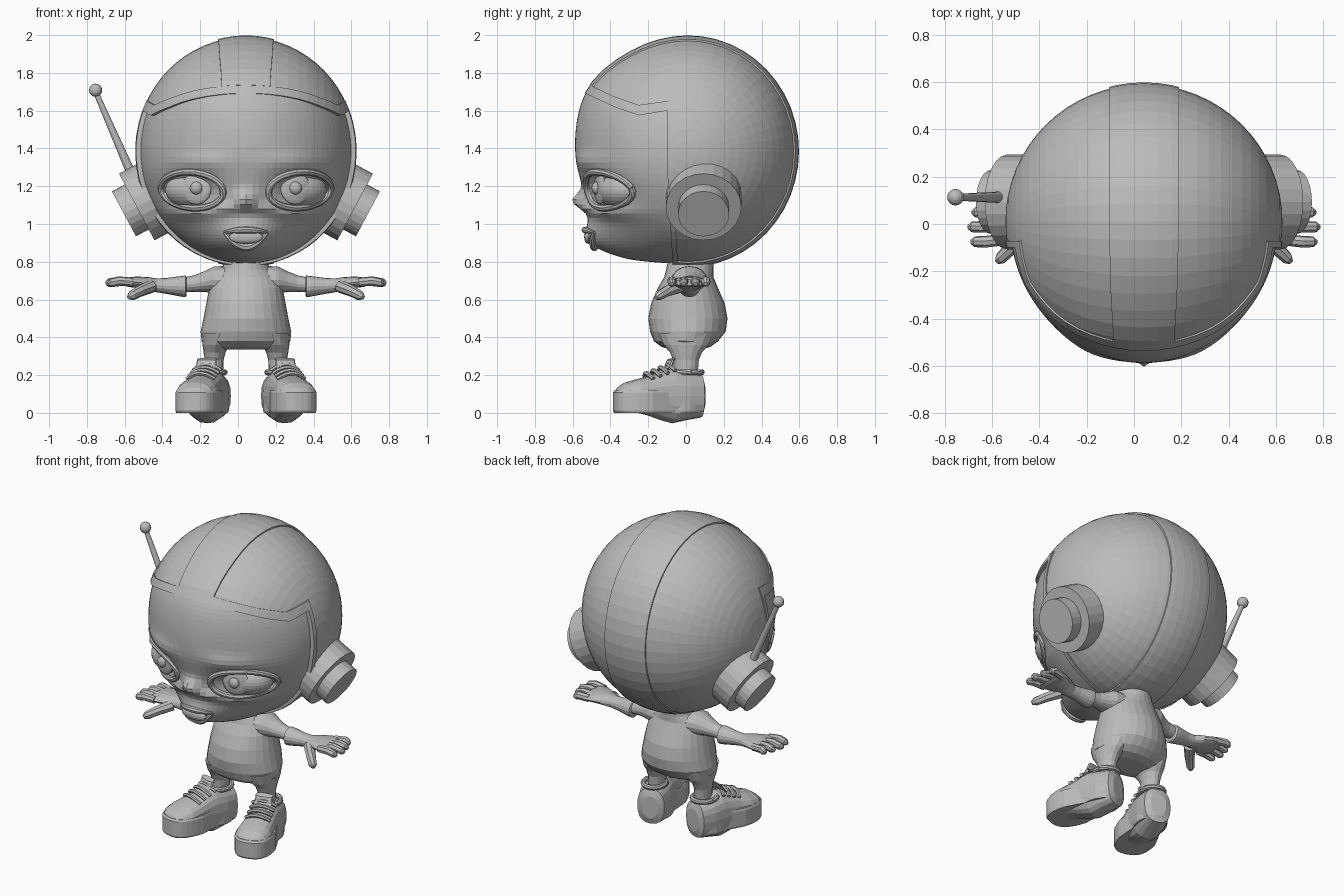
import bpy, bmesh
from math import sin, cos, pi, exp, sqrt, radians, copysign
from mathutils import Vector, Matrix

if "Cube" in bpy.data.objects:
    bpy.data.objects.remove(bpy.data.objects["Cube"])

CX = 0.042                      # the body axis sits right of x = 0 because of the antenna
HEAD = Vector((0, 0.01, 1.385))
SIDES = ((1, "left_"), (-1, "right_"))

grey = bpy.data.materials.new("plain_grey")
grey.use_nodes = True
grey.diffuse_color = (0.5, 0.5, 0.5, 1)
grey.node_tree.nodes["Principled BSDF"].inputs["Base Color"].default_value = (0.5, 0.5, 0.5, 1)


def finish(name, bm, xf=None):
    if xf:
        bm.transform(xf)
    bmesh.ops.recalc_face_normals(bm, faces=bm.faces)
    me = bpy.data.meshes.new(name)
    bm.to_mesh(me)
    bm.free()
    me.materials.append(grey)
    ob = bpy.data.objects.new(name, me)
    ob.location.x = CX
    bpy.context.scene.collection.objects.link(ob)
    return ob


def mirrored(s):
    return Matrix.Diagonal((s, 1, 1, 1))


def loft(name, rings, xf=None):
    bm = bmesh.new()
    loops = [[bm.verts.new(p) for p in r] for r in rings]
    for a, b in zip(loops, loops[1:]):
        for i in range(len(a)):
            j = (i + 1) % len(a)
            bm.faces.new((a[i], a[j], b[j], b[i]))
    bm.faces.new(loops[0])
    bm.faces.new(loops[-1])
    return finish(name, bm, xf)


def ring(c, u, v, n=16, power=1.0):
    pw = lambda t: copysign(abs(t) ** power, t)
    angles = [2 * pi * i / n for i in range(n)]
    return [Vector(c) + Vector(u) * pw(cos(a)) + Vector(v) * pw(sin(a)) for a in angles]


def tube(name, pts, radii, xf=None, n=8):
    pts = [Vector(p) for p in pts]
    rings = []
    for i, p in enumerate(pts):
        t = (pts[min(i + 1, len(pts) - 1)] - pts[max(i - 1, 0)]).normalized()
        u = t.cross(Vector((0, 0.8, 0.6))).normalized()
        r = radii[i] if isinstance(radii, (list, tuple)) else radii
        rings.append(ring(p, u * r, u.cross(t) * r, n))
    return loft(name, rings, xf)


def ball(name, c, radii, turn=0, xf=None, seg=20):
    bm = bmesh.new()
    bmesh.ops.create_uvsphere(bm, u_segments=seg, v_segments=seg // 2, radius=1)
    m = Matrix.Translation(c) @ Matrix.Rotation(radians(turn), 4, 'Z') @ Matrix.Diagonal((*radii, 1))
    return finish(name, bm, (xf or Matrix()) @ m)


def cylinder(name, start, end, r1, r2, xf=None, n=24):
    a, b = Vector(start), Vector(end)
    bm = bmesh.new()
    bmesh.ops.create_cone(bm, cap_ends=True, segments=n, radius1=r1, radius2=r2, depth=(b - a).length)
    turn = (b - a).to_track_quat('Z', 'Y').to_matrix().to_4x4()
    return finish(name, bm, (xf or Matrix()) @ Matrix.Translation((a + b) / 2) @ turn)


# ---- head shape: sphere with a fuller brow and sculpted bumps
def brow(y, z):
    return 0.04 * exp(-((z - 1.72) / 0.2) ** 2) * min(1, max(0, -y / 0.4))


BUMPS = ((0, 0.88, 0.22, 0.14, 0.18),      # muzzle and chin
         (0, 1.12, 0.06, 0.05, 0.08),      # nose
         (0.10, 1.085, 0.06, 0.03, 0.03),  # nostril wings
         (0.28, 1.06, 0.16, 0.035, 0.03),  # cheek folds
         (0.25, 1.33, 0.15, 0.05, 0.02),   # brow ridges
         (0, 1.42, 0.30, 0.20, 0.012))     # forehead
SOCKET = (0.29, 1.18, 0.13, 0.07, -0.06)


def push(x, z, bumps):
    return sum(a * exp(-((abs(x) - bx) / sx) ** 2 - ((z - bz) / sz) ** 2) for bx, bz, sx, sz, a in bumps)


def face_y(x, z):
    y = -0.572 * sqrt(max(0, 1 - (x / 0.565) ** 2 - ((z - HEAD.z) / 0.595) ** 2))
    return y - brow(y, z) - push(x, z, BUMPS)


bm = bmesh.new()
bmesh.ops.create_uvsphere(bm, u_segments=96, v_segments=64, radius=1)
for v in bm.verts:
    x, y, z = v.co.x * 0.565, v.co.y * 0.572, v.co.z * 0.595 + HEAD.z
    front = min(1, max(0, -y / 0.15))
    v.co = (x, y - brow(y, z) - front * push(x, z, BUMPS + (SOCKET,)), z)
finish("face", bm)


# ---- helmet shell, rim and centre strip, cut from head shells
def shell(name, grow):
    bm = bmesh.new()
    bmesh.ops.create_uvsphere(bm, u_segments=48, v_segments=32, radius=1)
    bm.transform(Matrix.Rotation(pi / 2, 4, 'Y'))
    for v in bm.verts:
        p = Vector((v.co.x * 0.585, v.co.y * 0.58, v.co.z * 0.605)) * grow + HEAD
        v.co = (p.x, p.y - brow(p.y, p.z), p.z)
    ob = finish(name, bm)
    mod = ob.modifiers.new("thickness", 'SOLIDIFY')
    mod.thickness, mod.offset = 0.02, -1
    return ob


def opening(o):
    prof = ((-0.8, 1.76 + o), (-0.53, 1.69 + o), (-0.38, 1.62 + o), (-0.25, 1.575 + o),
            (-0.1 + o / 2, 1.6 + o), (-0.1 + o / 2, 1.3), (-0.06 + o / 2, 0.6), (-0.8, 0.6))
    return loft("opening_cutter", [[(x, y, z) for y, z in prof] for x in (-0.9, 0.9)])


def band():
    rows = ((-0.9, 0.105), (-0.3, 0.14), (0, 0.148), (0.9, 0.148))
    return loft("band_cutter", [[(-w, y, 0.5), (w, y, 0.5), (w, y, 2.3), (-w, y, 2.3)] for y, w in rows])


def carve(ob, *cuts):
    for op, cutter in cuts:
        mod = ob.modifiers.new("cut", 'BOOLEAN')
        mod.operation, mod.object, mod.solver = op, cutter, 'EXACT'
        cutter.hide_render = True
    bpy.context.view_layer.objects.active = ob
    for mod in list(ob.modifiers):
        bpy.ops.object.modifier_apply(modifier=mod.name)
    for _, cutter in cuts:
        bpy.data.objects.remove(cutter)


carve(shell("helmet", 1.0), ('DIFFERENCE', opening(0)))
carve(shell("helmet_rim", 1.012), ('INTERSECT', opening(0.055)), ('DIFFERENCE', opening(0)))
carve(shell("helmet_strip", 1.014), ('INTERSECT', band()), ('DIFFERENCE', opening(0.055)))

# ---- eyes, lids and ear pads on both sides
for s, side in SIDES:
    m = mirrored(s)
    ball(side + "eyeball", (0.275, -0.355, 1.18), (0.16, 0.11, 0.10), 25, m, 32)
    ball(side + "iris", (0.262, -0.455, 1.188), (0.082, 0.022, 0.085), 18, m, 24)
    ball(side + "pupil", (0.262, -0.475, 1.19), (0.034, 0.025, 0.034), 0, m, 16)
    lid = []
    for i in range(33):
        a = 2 * pi * i / 32
        x, z = 0.285 + 0.165 * cos(a), 1.18 + 0.095 * sin(a) + 0.012 * cos(a)
        lid.append((x, face_y(x, z) + 0.004, z))
    tube(side + "eyelid", lid, 0.018, m)

    axis = Vector((0.88, 0, -0.47)).normalized()
    hub = Vector((0.578, 0.093, 1.09))
    cylinder(side + "ear_pad", hub - axis * 0.2, hub, 0.2, 0.2, m)
    cylinder(side + "ear_cap", hub - axis * 0.05, hub + axis * 0.077, 0.135, 0.135, m)

# ---- antenna on the right ear pad
cylinder("antenna_rod", (-0.595, 0.113, 1.24), (-0.796, 0.113, 1.70), 0.025, 0.014, None, 12)
ball("antenna_tip", (-0.796, 0.113, 1.708), (0.035, 0.035, 0.035), 0, None, 16)

# ---- mouth
steps = [i / 8 for i in range(-8, 9)]


def lip(name, mid, drop, r):
    pts = [(0.115 * t, face_y(0.115 * t, mid + drop * t * t) - 0.006, mid + drop * t * t) for t in steps]
    tube(name, pts, [r * (1 - 0.6 * t * t) for t in steps])


lip("upper_lip", 0.968, -0.012, 0.018)
lip("lower_lip", 0.878, 0.078, 0.022)
ball("teeth", (0, face_y(0, 0.93) + 0.01, 0.93), (0.09, 0.022, 0.035))

# ---- torso: height, y centre, half width, half depth
torso = ((0.83, 0.03, 0.10, 0.12), (0.76, 0.02, 0.13, 0.125), (0.72, 0.015, 0.17, 0.13),
         (0.66, 0.01, 0.195, 0.16), (0.58, 0.01, 0.21, 0.195), (0.50, 0.01, 0.225, 0.21),
         (0.43, 0.01, 0.24, 0.2), (0.38, 0, 0.235, 0.17), (0.35, 0, 0.21, 0.13), (0.335, 0, 0.15, 0.08))
loft("torso", [ring((0, y, z), (w, 0, 0), (0, d, 0), 28) for z, y, w, d in torso])

# ---- limbs
ARM = ((0.06, 0.70, 0.10, 0.08), (0.17, 0.705, 0.09, 0.07), (0.22, 0.695, 0.065, 0.055),
       (0.27, 0.685, 0.048, 0.044), (0.35, 0.675, 0.042, 0.038))
GLOVE = ((0.315, 0.67, 0.05, 0.05), (0.32, 0.67, 0.06, 0.057), (0.34, 0.67, 0.06, 0.055),
         (0.42, 0.672, 0.046, 0.042), (0.47, 0.675, 0.046, 0.037), (0.52, 0.685, 0.075, 0.034),
         (0.58, 0.692, 0.10, 0.03), (0.625, 0.692, 0.108, 0.025), (0.645, 0.69, 0.10, 0.015))
LEG = ((0.42, 0.14, 0.095, 0.15), (0.36, 0.158, 0.072, 0.12), (0.32, 0.166, 0.058, 0.085),
       (0.28, 0.168, 0.05, 0.068), (0.21, 0.168, 0.048, 0.062), (0.12, 0.17, 0.048, 0.062))
FINGERS = ((0.105, 0.70), (0.05, 0.725), (-0.012, 0.742), (-0.075, 0.73))
UPPER = ((0.10, 0.05, 0.16), (0.085, 0.085, 0.205), (0.0, 0.10, 0.22), (-0.07, 0.10, 0.235),
         (-0.13, 0.10, 0.22), (-0.20, 0.105, 0.195), (-0.27, 0.112, 0.178), (-0.33, 0.10, 0.16),
         (-0.365, 0.07, 0.135), (-0.38, 0.03, 0.115))


def sole_ring(z, grow):
    out = []
    for x, y, _ in ring((0, 0, 0), (1, 0, 0), (0, 0.245 * grow, 0), 36, 0.75):
        waist = 0.025 * exp(-((y - 0.05) / 0.06) ** 2)
        out.append((x * grow * (0.118 - 0.05 * y - waist), y - 0.145, z))
    return out


for s, side in SIDES:
    m = mirrored(s)
    loft(side + "arm", [ring((x, 0.018, z), (0, d, 0), (0, 0, h)) for x, z, d, h in ARM], m)
    loft(side + "glove", [ring((x, 0.018, z), (0, d, 0), (0, 0, h)) for x, z, d, h in GLOVE], m)
    for i, (y, tip) in enumerate(FINGERS):
        pts = ((0.6, y * 0.9, 0.692), (0.67, y, 0.698), (tip - 0.015, y, 0.688), (tip, y, 0.682))
        tube(f"{side}finger_{i + 1}", pts, (0.024, 0.025, 0.023, 0.01), m)
    tube(side + "thumb", ((0.5, -0.03, 0.67), (0.56, -0.1, 0.645), (0.605, -0.145, 0.62), (0.62, -0.16, 0.61)),
         (0.035, 0.03, 0.026, 0.012), m)
    loft(side + "leg", [ring((x, 0, z), (w, 0, 0), (0, d, 0)) for z, x, w, d in LEG], m)

    # shoe, turned outwards about its middle
    pivot = Matrix.Translation((0, 0.145, 0))
    m = m @ Matrix.Translation((0.225, -0.145, 0)) @ Matrix.Rotation(radians(16), 4, 'Z') @ pivot
    levels = ((0, 0.97), (0.012, 1), (0.108, 1), (0.12, 0.96))
    loft(side + "sole", [sole_ring(z, g) for z, g in levels], m)
    loft(side + "shoe_upper", [ring((0, y, 0.09), (w, 0, 0), (0, 0, top - 0.09), 20, 0.8)
                               for y, w, top in UPPER], m)
    collar = [(0.068 * cos(a), 0.012 + 0.078 * sin(a), 0.215) for a in (2 * pi * i / 20 for i in range(21))]
    tube(side + "shoe_collar", collar, 0.016, m)
    tongue = ((-0.14, 0.215), (-0.09, 0.25), (-0.075, 0.285))
    loft(side + "tongue", [ring((0, y, z), (0.055, 0, 0), (0, 0.015, 0.006), 12, 0.7) for y, z in tongue], m)
    for i in range(4):
        y, z = -0.215 + 0.04 * i, 0.198 + 0.015 * i
        pts = [(0.075 * t, y + 0.02 * t * t, z + 0.012 - 0.03 * t * t) for t in steps[::2]]
        tube(f"{side}lace_{i + 1}", pts, 0.012, m, 6)
